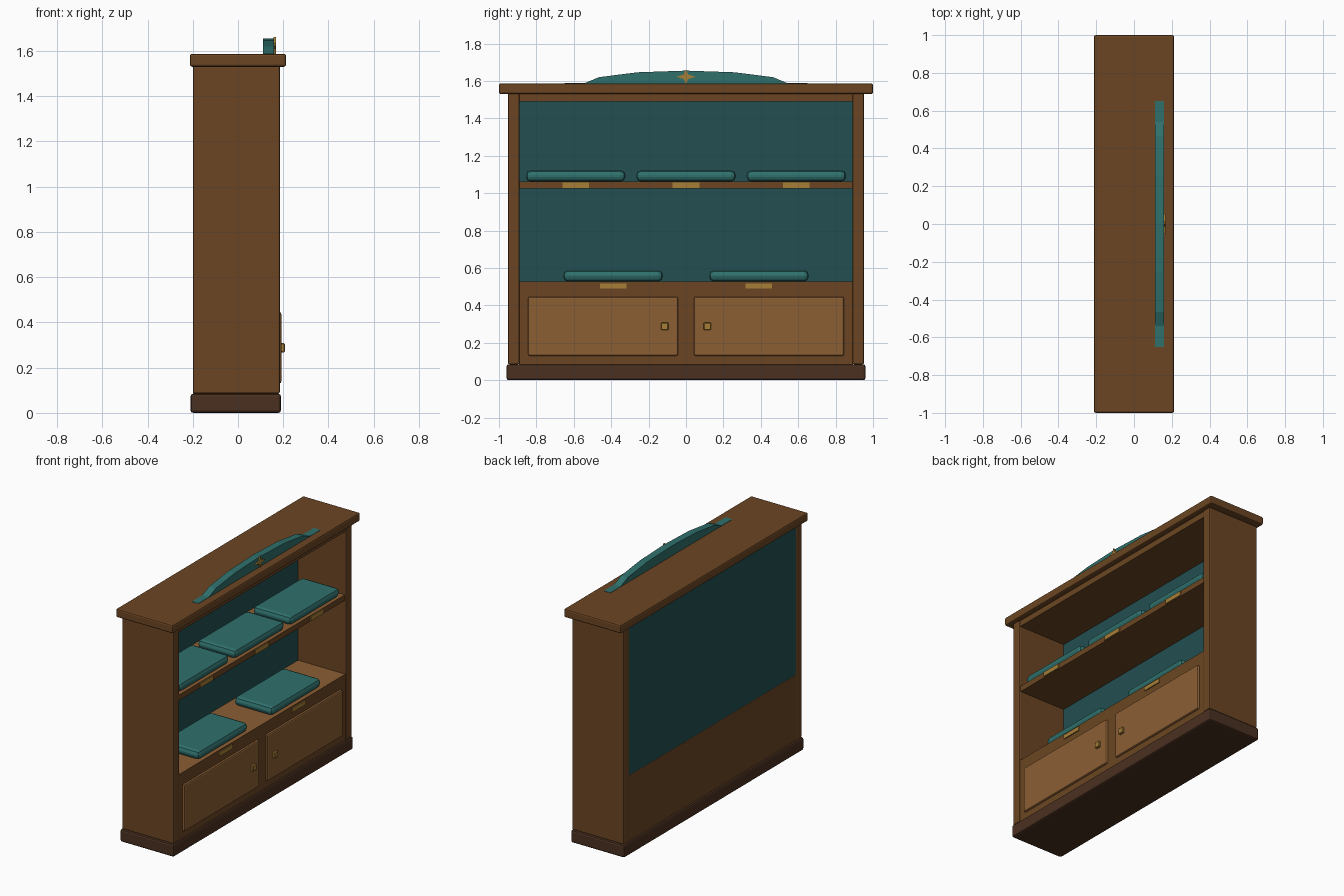
import bpy, bmesh, math

if "Cube" in bpy.data.objects:
    bpy.data.objects.remove(bpy.data.objects["Cube"])


def lin(h):
    out = []
    for i in (0, 2, 4):
        c = int(h[i:i + 2], 16) / 255
        out.append(c / 12.92 if c <= 0.04045 else ((c + 0.055) / 1.055) ** 2.4)
    return (*out, 1)


def mat(name, h):
    m = bpy.data.materials.new(name)
    m.diffuse_color = lin(h)
    m.use_nodes = True
    m.node_tree.nodes["Principled BSDF"].inputs["Base Color"].default_value = m.diffuse_color
    return m


WOOD = mat("walnut wood", "6B4522")
LIGHT = mat("light wood", "8B5E34")
DARK = mat("dark plinth wood", "4A3020")
TEAL = mat("teal fabric", "2F706C")
DEEP = mat("deep teal lining", "234F51")
GOLD = mat("brass", "A67E36")


def finish(bm, name, mats):
    bmesh.ops.recalc_face_normals(bm, faces=bm.faces)
    me = bpy.data.meshes.new(name)
    bm.to_mesh(me)
    bm.free()
    for m in mats:
        me.materials.append(m)
    ob = bpy.data.objects.new(name, me)
    bpy.context.collection.objects.link(ob)
    return ob


def box(name, x, y, z, m, bevel=0.0, seg=2, top=None):
    """Box from (min, max) ranges; optional second material for upward faces."""
    bm = bmesh.new()
    bmesh.ops.create_cube(bm, size=1)
    for v in bm.verts:
        v.co = [r[0] + (c + 0.5) * (r[1] - r[0]) for r, c in zip((x, y, z), v.co)]
    if bevel:
        bmesh.ops.bevel(bm, geom=bm.edges[:], offset=bevel, segments=seg,
                        profile=0.5, affect='EDGES')
    bm.normal_update()
    if top:
        for f in bm.faces:
            f.material_index = int(f.normal.z > 0.9)
    return finish(bm, name, [m, top] if top else [m])


def prism(name, pts, x0, x1, m):
    """Extrude a (y, z) outline along x."""
    bm = bmesh.new()
    f = bm.faces.new([bm.verts.new((x0, y, z)) for y, z in pts])
    r = bmesh.ops.extrude_face_region(bm, geom=[f])
    for v in r["geom"]:
        if isinstance(v, bmesh.types.BMVert):
            v.co.x = x1
    return finish(bm, name, [m])


# carcass
box("plinth", (-0.21, 0.19), (-0.96, 0.96), (0, 0.085), DARK, 0.012)
box("top_board", (-0.213, 0.213), (-1, 1), (1.53, 1.587), WOOD, 0.01)
for s, n in ((-1, "left"), (1, "right")):
    box(n + "_side", (-0.2, 0.185), sorted((s * 0.89, s * 0.952)), (0.085, 1.535), WOOD, 0.008)
box("lower_cabinet", (-0.197, 0.178), (-0.893, 0.893), (0.08, 0.528), WOOD, top=LIGHT)
box("back_panel", (-0.196, -0.175), (-0.893, 0.893), (0.527, 1.532), DEEP)
box("middle_shelf", (-0.176, 0.174), (-0.893, 0.893), (1.024, 1.062), WOOD, top=LIGHT)
box("top_rail", (-0.176, 0.178), (-0.893, 0.893), (1.49, 1.532), WOOD)

# doors and knobs
for s, n in ((-1, "left"), (1, "right")):
    box(n + "_door", (0.16, 0.192), sorted((s * 0.042, s * 0.845)), (0.13, 0.446), LIGHT, 0.01)
    box(n + "_knob", (0.185, 0.207), (s * 0.114 - 0.02, s * 0.114 + 0.02), (0.268, 0.308), GOLD, 0.004, 1)

# display cushions and label plates
rows = ((0.528, 0.489, 0.518, 0.178, (-0.39, 0.39)),
        (1.062, 1.028, 1.058, 0.174, (-0.59, 0, 0.59)))
for zc, p0, p1, xp, centres in rows:
    for i, c in enumerate(centres):
        tag = f"{'lower' if zc < 1 else 'upper'}_{i + 1}"
        box("cushion_" + tag, (-0.12, 0.165), (c - 0.266, c + 0.266), (zc, zc + 0.06), TEAL, 0.025)
        box("label_plate_" + tag, (xp - 0.002, xp + 0.007), (c - 0.071, c + 0.071), (p0, p1), GOLD)

# arched crest with thin tails
half = [(0.65, 1.589), (0.54, 1.589), (0.465, 1.62), (0.26, 1.646)]
arch = half + [(0, 1.655)] + [(-y, z) for y, z in reversed(half)]
prism("crest", [(-0.65, 1.58), (0.65, 1.58)] + arch, 0.11, 0.16, TEAL)

# four-pointed star on the crest
star = []
for k in range(8):
    a = k * math.pi / 4
    r = 0.017 if k % 2 else 1
    ry, rz = (r, r) if k % 2 else (0.052, 0.04)
    star.append((ry * math.cos(a), 1.622 + rz * math.sin(a)))
prism("crest_star", star, 0.156, 0.168, GOLD)
